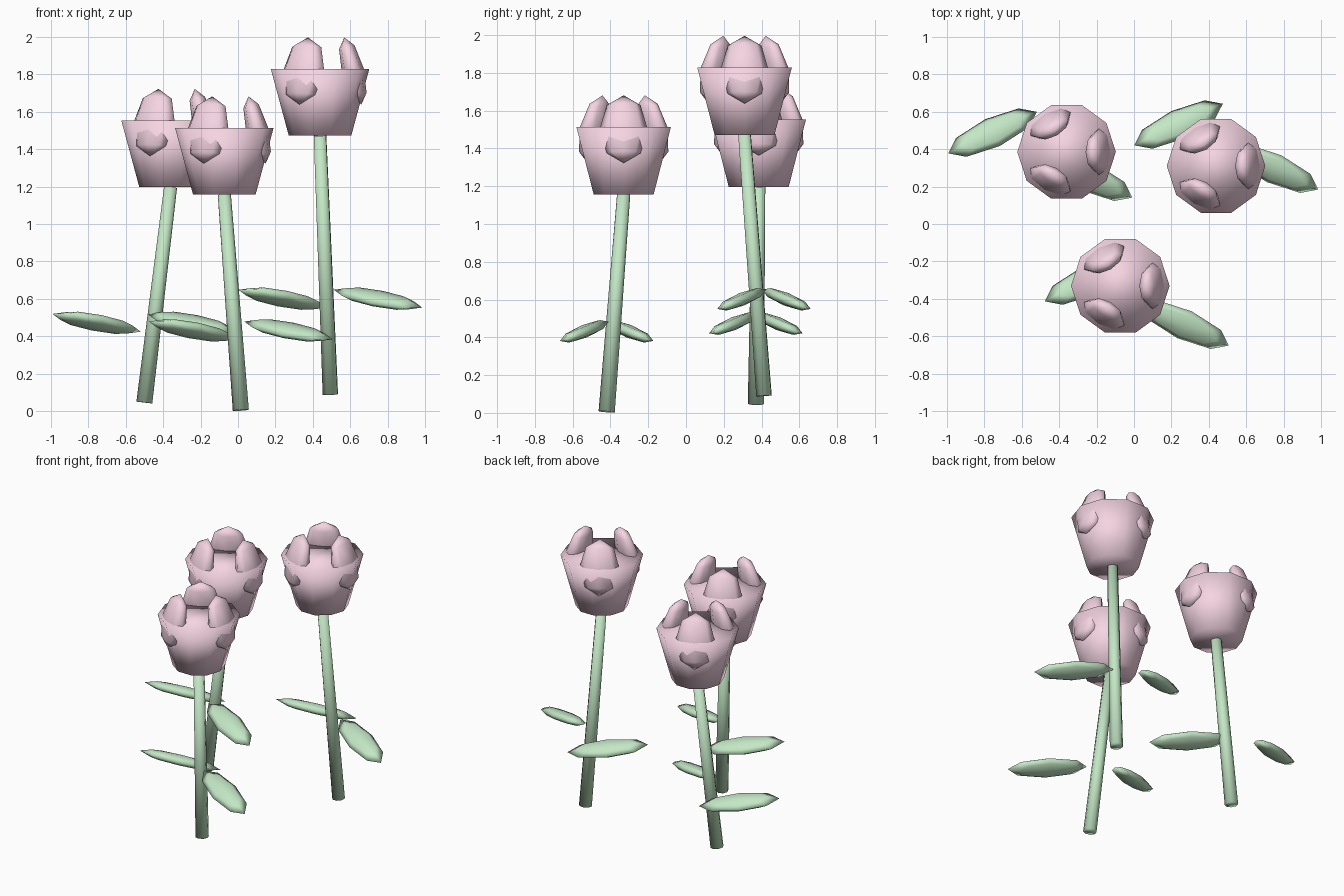
import bpy, bmesh, math
from mathutils import Matrix, Vector, Euler

if "Cube" in bpy.data.objects:
    bpy.data.objects.remove(bpy.data.objects["Cube"])


def material(name, color):
    m = bpy.data.materials.new(name)
    m.diffuse_color = color
    m.use_nodes = True
    m.node_tree.nodes["Principled BSDF"].inputs["Base Color"].default_value = m.diffuse_color
    return m


pink = material("petal_pink", (0.91, 0.66, 0.76, 1))
green = material("leaf_green", (0.55, 0.80, 0.56, 1))


def add_object(name, bm, matrix, mat):
    mesh = bpy.data.meshes.new(name)
    bm.to_mesh(mesh)
    bm.free()
    for p in mesh.polygons:
        p.use_smooth = True
    mesh.materials.append(mat)
    ob = bpy.data.objects.new(name, mesh)
    ob.matrix_world = matrix
    bpy.context.collection.objects.link(ob)


def ellipsoid(name, matrix, size, mat):
    bm = bmesh.new()
    bmesh.ops.create_uvsphere(bm, u_segments=8, v_segments=4, radius=1)
    bmesh.ops.scale(bm, vec=size, verts=bm.verts)
    add_object(name, bm, matrix, mat)


def frustum(name, matrix, sides, r1, r2, height, mat):
    bm = bmesh.new()
    bmesh.ops.create_cone(bm, cap_ends=True, segments=sides, radius1=r1,
                          radius2=r2, depth=height)
    # put vertices exactly on the x axis
    a = min(abs(math.atan2(v.co.y, v.co.x)) for v in bm.verts)
    if a > 0.01:
        bmesh.ops.rotate(bm, verts=bm.verts, matrix=Matrix.Rotation(a, 3, 'Z'))
    add_object(name, bm, matrix, mat)


def flower(tag, base, top):
    base, top = Vector(base), Vector(top)
    axis = top - base
    # tapered leaning stem
    frustum("stem_" + tag,
            Matrix.Translation((base + top) / 2) @ axis.to_track_quat('Z', 'Y').to_matrix().to_4x4(),
            8, 0.043, 0.035, axis.length, green)
    # blossom cup
    frustum("cup_" + tag, Matrix.Translation(top + Vector((0, 0, 0.178))),
            10, 0.167, 0.263, 0.356, pink)
    # three petals leaning inwards
    for i in range(3):
        m = (Matrix.Translation(top) @ Matrix.Rotation(i * math.tau / 3, 4, 'Z')
             @ Matrix.Translation((0.175, 0, 0.345)) @ Matrix.Rotation(-0.25, 4, 'Y'))
        ellipsoid(f"petal_{tag}_{i + 1}", m, (0.06, 0.127, 0.185), pink)
    # pair of leaves, one on each side
    for side, s in (("right", 1), ("left", -1)):
        pos = base + Vector((0.255 * s, -0.118 * s, 0.37 * axis.z))
        rot = Euler((0.3 * s, 0.18, -0.44 * s)).to_matrix().to_4x4()
        ellipsoid(f"leaf_{tag}_{side}", Matrix.Translation(pos) @ rot,
                  (0.265, 0.085, 0.035), green)


flower("left", (-0.5, 0.37, 0.047), (-0.36, 0.385, 1.197))
flower("front", (0.015, -0.42, 0.006), (-0.073, -0.33, 1.157))
flower("right", (0.493, 0.413, 0.09), (0.438, 0.31, 1.472))
